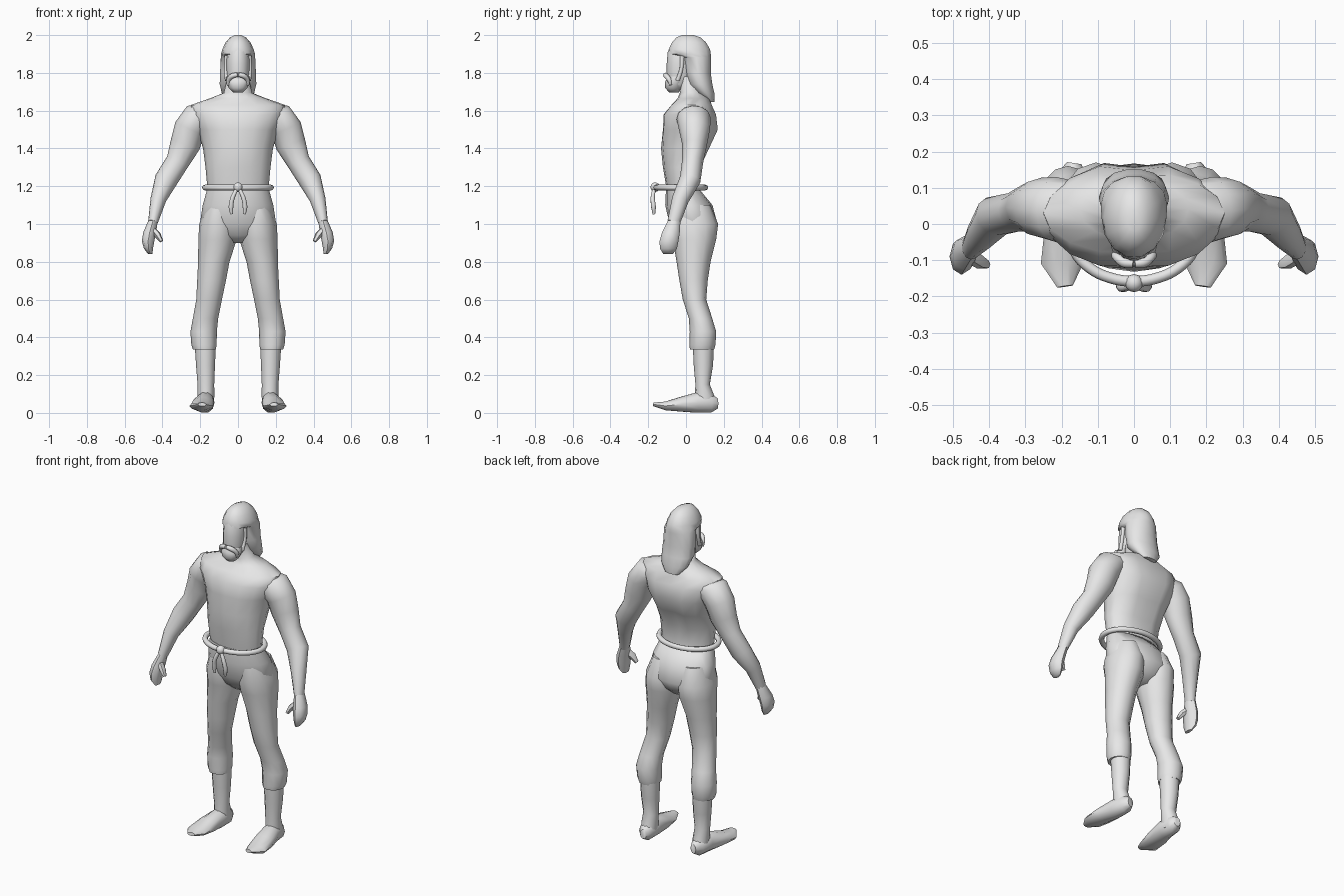
import bpy, bmesh, math
from mathutils import Vector

grey = bpy.data.materials.new("plain_grey")
grey.diffuse_color = (0.8, 0.8, 0.8, 1)


def finish(ob, mirror=False):
    ob.data.materials.append(grey)
    bpy.context.view_layer.objects.active = ob
    for o in bpy.context.selected_objects:
        o.select_set(False)
    ob.select_set(True)
    if ob.type == 'MESH':
        bpy.ops.object.shade_smooth_by_angle(angle=math.radians(55))
    if mirror:
        ob.modifiers.new("mirror", 'MIRROR')
    return ob


def loft(name, rings, sides=12, flat=True, mirror=False, rule=None):
    """Skin elliptical rings (x, y, z, half width, half depth), capped at both ends."""
    bm = bmesh.new()
    centres = [Vector(r[:3]) for r in rings]
    loops = []
    for i, r in enumerate(rings):
        u, v = Vector((1, 0, 0)), Vector((0, 1, 0))
        if not flat:
            n = (centres[min(i + 1, len(rings) - 1)] - centres[max(i - 1, 0)]).normalized()
            u = (u - n * u.dot(n)).normalized()
            v = n.cross(u)
        loop = []
        for k in range(sides):
            a = 2 * math.pi * k / sides
            p = centres[i] + u * (r[3] * math.cos(a)) + v * (r[4] * math.sin(a))
            loop.append(bm.verts.new(rule(p) if rule else p))
        loops.append(loop)
    for a, b in zip(loops, loops[1:]):
        for k in range(sides):
            j = (k + 1) % sides
            bm.faces.new((a[k], a[j], b[j], b[k]))
    bm.faces.new(loops[0])
    bm.faces.new(loops[-1])
    bmesh.ops.recalc_face_normals(bm, faces=bm.faces)
    me = bpy.data.meshes.new(name)
    bm.to_mesh(me)
    bm.free()
    ob = bpy.data.objects.new(name, me)
    bpy.context.collection.objects.link(ob)
    return finish(ob, mirror)


def tube(name, pts, radius, cyclic=False, mirror=False):
    """Round cord through points (x, y, z, radius scale)."""
    cu = bpy.data.curves.new(name, 'CURVE')
    cu.dimensions = '3D'
    cu.bevel_depth, cu.bevel_resolution, cu.resolution_u = radius, 2, 4
    cu.use_fill_caps = True
    sp = cu.splines.new('BEZIER')
    sp.bezier_points.add(len(pts) - 1)
    for b, p in zip(sp.bezier_points, pts):
        b.co, b.radius = p[:3], p[3]
        b.handle_left_type = b.handle_right_type = 'AUTO'
    sp.use_cyclic_u = cyclic
    ob = bpy.data.objects.new(name, cu)
    bpy.context.collection.objects.link(ob)
    return finish(ob, mirror)


# Torso with a hollow along the spine and a shallow dip between the chest muscles
def spine(p):
    if abs(p.x) < 0.02 and 1.25 < p.z < 1.65:
        p.y += -0.022 if p.y > 0.05 else (0.008 if p.z > 1.45 else 0)
    return p


loft("torso", [(0, -.01, 1.12, .155, .085), (0, -.02, 1.2, .163, .085), (0, -.02, 1.3, .172, .102),
               (0, 0, 1.4, .185, .132), (0, .025, 1.5, .215, .155), (0, .022, 1.58, .25, .148),
               (0, .03, 1.63, .25, .115), (0, .04, 1.665, .15, .085), (0, .03, 1.695, .075, .062),
               (0, .01, 1.78, .055, .058)], sides=16, rule=spine)

# Arms and hands
loft("arm", [(.17, .04, 1.575, .06, .08), (.215, .04, 1.56, .085, .09), (.255, .045, 1.505, .084, .083),
             (.28, .045, 1.42, .08, .066), (.32, .035, 1.33, .062, .056), (.38, .022, 1.235, .062, .056),
             (.422, -.03, 1.13, .042, .045), (.45, -.065, 1.01, .026, .034)], flat=False, mirror=True)
loft("hand", [(.449, -.062, 1.02, .025, .033), (.468, -.08, .955, .034, .047),
              (.476, -.09, .91, .033, .05), (.474, -.093, .87, .024, .045),
              (.465, -.095, .842, .012, .026)], sides=8, mirror=True)
loft("thumb", [(.458, -.085, .975, .018, .022), (.425, -.105, .94, .018, .02),
               (.405, -.112, .908, .01, .012)], sides=6, flat=False, mirror=True)

# Trousers
loft("hips", [(0, -.018, 1.185, .163, .088), (0, .015, 1.1, .187, .125), (0, .04, 1.0, .202, .127),
              (0, .04, .94, .15, .095), (0, .04, .9, .06, .05)], sides=16)
loft("trouser_leg", [(.1, .025, 1.1, .07, .105), (.105, .04, 1.0, .1, .13), (.108, .045, .92, .102, .115),
                     (.128, .04, .8, .083, .09), (.14, .04, .7, .076, .075), (.153, .045, .6, .068, .062),
                     (.172, .077, .5, .067, .062), (.182, .09, .43, .07, .07),
                     (.18, .087, .36, .067, .069), (.178, .085, .335, .06, .064)], mirror=True)

# Boots
loft("boot_shaft", [(.173, .092, .36, .056, .056), (.172, .092, .25, .05, .051), (.17, .088, .15, .044, .038),
                    (.17, .098, .09, .045, .052), (.17, .1, .03, .04, .055)], mirror=True)


def sole(p):
    p.z = max(p.z, 0)
    return p


loft("boot_foot", [(.165, .168, .05, .02, .028), (.17, .135, .05, .043, .05), (.174, .06, .055, .05, .057),
                   (.188, -.03, .045, .06, .04), (.199, -.11, .037, .058, .024),
                   (.19, -.172, .045, .022, .01)], sides=10, flat=False, mirror=True, rule=sole)

# Rope belt, knot and hanging ends
belt = []
for k in range(16):
    a = 2 * math.pi * k / 16
    belt.append((.175 * math.cos(a), -.028 + .13 * math.sin(a), 1.193, 1))
tube("rope_belt", belt, .015, cyclic=True)
bpy.ops.mesh.primitive_uv_sphere_add(segments=12, ring_count=8, radius=.025, location=(0, -.163, 1.195))
knot = bpy.context.object
knot.name = "belt_knot"
finish(knot)
tube("belt_end", [(.004, -.168, 1.19, .8), (.028, -.176, 1.14, 1), (.037, -.172, 1.09, 1.1),
                  (.034, -.17, 1.052, .6)], .012, mirror=True)

# Head
loft("face", [(0, -.02, 1.95, .045, .06), (0, -.027, 1.91, .058, .07), (0, -.03, 1.85, .062, .072),
              (0, -.033, 1.79, .06, .07), (0, -.04, 1.74, .052, .055), (0, -.045, 1.71, .03, .04)])
loft("hair", [(0, .01, 2.0, .018, .03), (0, .013, 1.988, .042, .065), (0, .016, 1.962, .066, .092),
              (0, .018, 1.925, .083, .112), (0, .02, 1.9, .09, .114), (0, .055, 1.882, .091, .078),
              (0, .062, 1.8, .095, .071), (0, .074, 1.74, .097, .067), (0, .105, 1.69, .085, .047),
              (0, .13, 1.645, .045, .02)], sides=14)

# Beard, sideburns and moustache
loft("beard", [(0, -.05, 1.782, .062, .042), (0, -.06, 1.755, .064, .05), (0, -.066, 1.72, .05, .044),
               (0, -.064, 1.695, .024, .024)])
tube("sideburn", [(.06, -.02, 1.89, 1), (.063, -.025, 1.82, .8), (.058, -.045, 1.76, 1)], .012, mirror=True)
tube("moustache", [(.002, -.11, 1.79, .8), (.028, -.106, 1.785, 1), (.05, -.088, 1.762, .9),
                   (.052, -.082, 1.735, .5)], .014, mirror=True)
